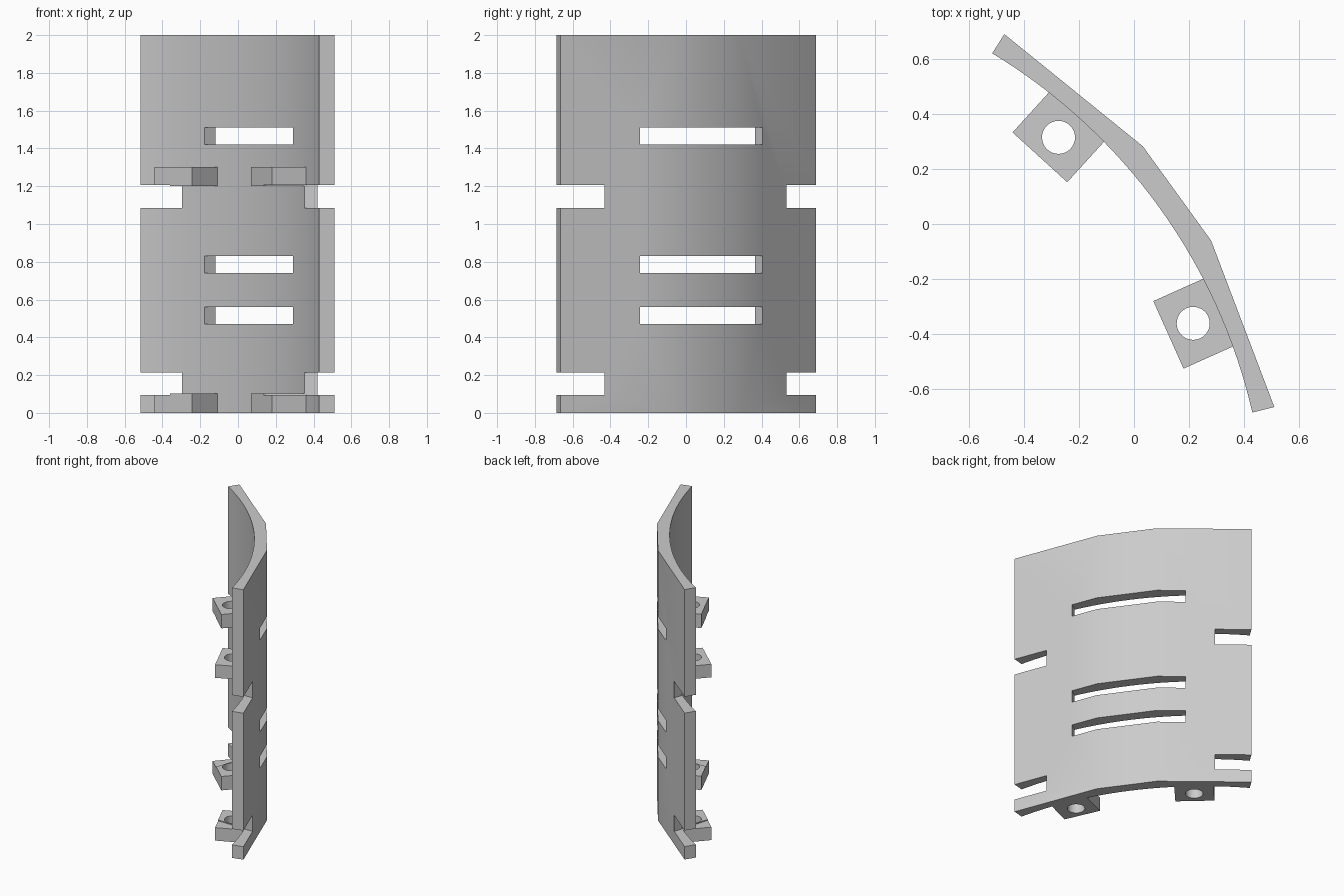
import bpy, bmesh, math
from mathutils import Vector

cube = bpy.data.objects.get("Cube")
if cube:
    bpy.data.objects.remove(cube, do_unlink=True)

grey = bpy.data.materials.new("plain grey")
grey.use_nodes = True
colour = (0.6, 0.6, 0.6, 1)
grey.diffuse_color = colour
grey.node_tree.nodes["Principled BSDF"].inputs["Base Color"].default_value = colour

# Plan frame: t runs along the chord of the panel, n points to its bulging side
ORIGIN = Vector((-0.0425, -0.0325))
T = Vector((0.5866, -0.81)).normalized()
N = Vector((-T.y, T.x))


def prism(name, outline, z0, z1, side=1):
    """Extrude a (t, n) outline upwards; side=-1 mirrors it across the panel."""
    bm = bmesh.new()
    verts = []
    for t, n in outline:
        p = ORIGIN + T * (t * side) + N * n
        verts.append(bm.verts.new((p.x, p.y, z0)))
    base = bm.faces.new(verts)
    top = bmesh.ops.extrude_face_region(bm, geom=[base])["geom"]
    bmesh.ops.translate(bm, vec=(0, 0, z1 - z0),
                        verts=[v for v in top if isinstance(v, bmesh.types.BMVert)])
    bmesh.ops.recalc_face_normals(bm, faces=bm.faces)
    mesh = bpy.data.meshes.new(name)
    bm.to_mesh(mesh)
    bm.free()
    mesh.materials.append(grey)
    ob = bpy.data.objects.new(name, mesh)
    bpy.context.collection.objects.link(ob)
    return ob


def select(ob):
    bpy.ops.object.select_all(action="DESELECT")
    ob.select_set(True)
    bpy.context.view_layer.objects.active = ob


def cut(ob, cutters):
    select(ob)
    for c in cutters:
        mod = ob.modifiers.new("cut", "BOOLEAN")
        mod.operation, mod.solver, mod.object = "DIFFERENCE", "EXACT", c
        bpy.ops.object.modifier_apply(modifier=mod.name)


def smooth(ob):
    select(ob)
    bpy.ops.object.shade_smooth_by_angle(angle=math.radians(30))


# Curved panel: smooth arc inside, three flats outside
HALF, RISE, STEPS = 0.8055, 0.163, 32
RADIUS = (HALF ** 2 + RISE ** 2) / (2 * RISE)
SWEEP = math.asin(HALF / RADIUS)
arc = []
for i in range(STEPS + 1):
    a = SWEEP * (2 * i / STEPS - 1)
    arc.append((RADIUS * math.sin(a), RISE - RADIUS * (1 - math.cos(a))))
outer = [(0.836, 0.0765), (0.2115, 0.245), (-0.2115, 0.245), (-0.836, 0.0765)]
panel = prism("curved_panel", arc + outer, 0, 2)

# Three long slots through the middle
slot = [(-0.4, -0.1), (0.4, -0.1), (0.4, 0.4), (-0.4, 0.4)]
slots = [prism("slot_cutter", slot, z, z + 0.09) for z in (0.47, 0.74, 1.42)]

# Slanted edge notches, two on each end
notch = [(0.321, -0.22), (1.1, -0.22), (1.1, 0.3), (0.713, 0.3)]
notches = [prism("notch_cutter", notch, z0, z1, s)
           for s in (-1, 1) for z0, z1 in ((0.096, 0.215), (1.085, 1.206))]
cut(panel, slots + notches)
smooth(panel)

# Mounting tabs with round holes, sunk slightly into the panel
tab = [(0.2665, -0.054), (0.311, 0.159), (0.574, 0.104), (0.5295, -0.1087)]
ring = [(0.417 + 0.06 * math.cos(a), 0.016 + 0.06 * math.sin(a))
        for a in (math.tau * i / 32 for i in range(32))]
holes = []
for s, side in ((-1, "right"), (1, "left")):
    for z, level in ((0, "lower"), (1.2, "upper")):
        ob = prism(f"{level}_{side}_tab", tab, z, z + 0.103, s)
        hole = prism("hole_cutter", ring, z - 0.1, z + 0.2, s)
        holes.append(hole)
        cut(ob, notches + [hole])
        smooth(ob)

for helper in slots + notches + holes:
    bpy.data.objects.remove(helper, do_unlink=True)
